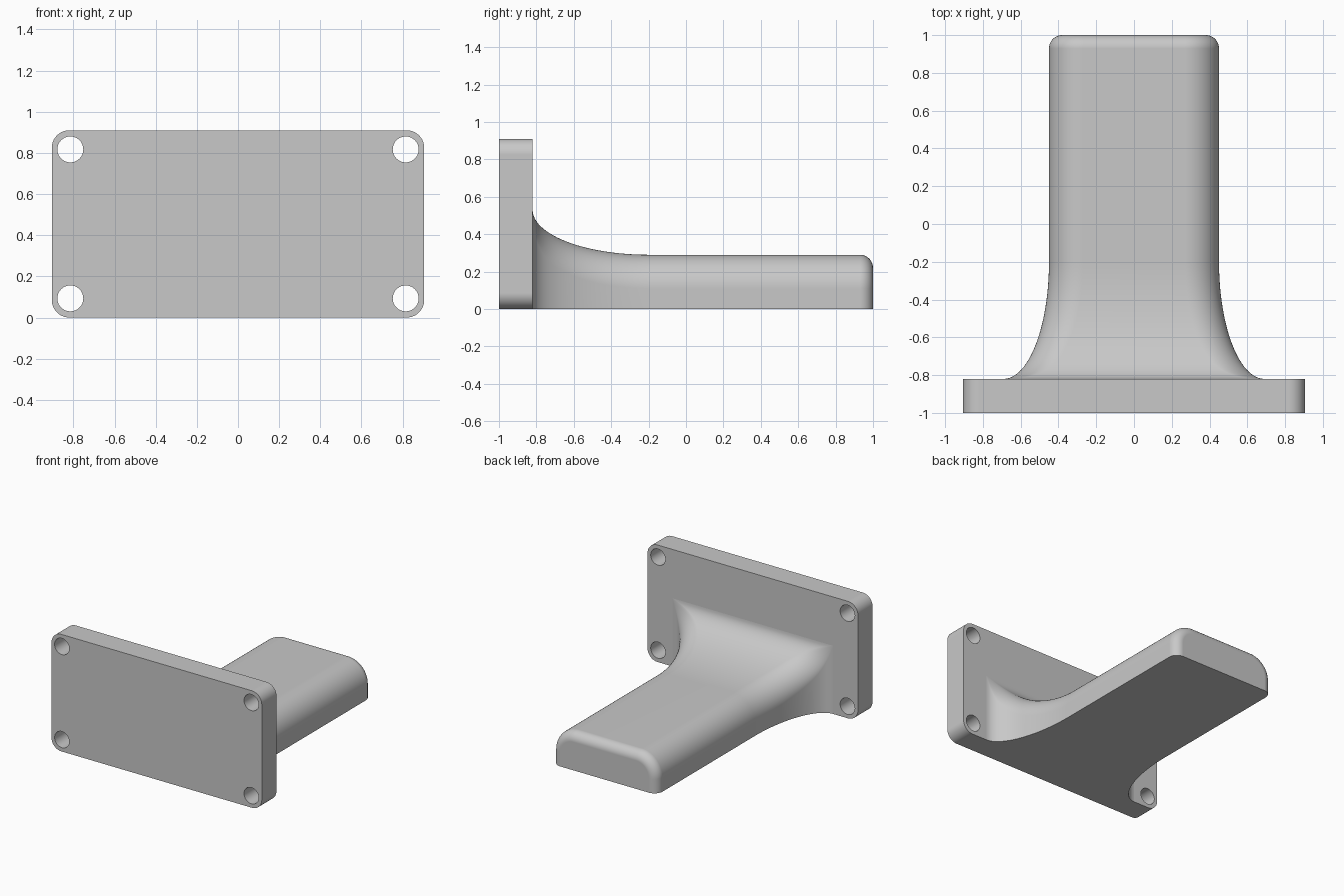
import bpy, bmesh
from math import sin, cos, pi, hypot, radians

cube = bpy.data.objects.get("Cube")
if cube:
    bpy.data.objects.remove(cube, do_unlink=True)

grey = bpy.data.materials.new("plain_grey")
grey.use_nodes = True
colour = (0.58, 0.58, 0.58, 1)
grey.diffuse_color = colour
grey.node_tree.nodes["Principled BSDF"].inputs["Base Color"].default_value = colour


def finish(bm, name):
    bmesh.ops.recalc_face_normals(bm, faces=bm.faces)
    mesh = bpy.data.meshes.new(name)
    bm.to_mesh(mesh)
    bm.free()
    mesh.materials.append(grey)
    obj = bpy.data.objects.new(name, mesh)
    bpy.context.collection.objects.link(obj)
    bpy.ops.object.select_all(action='DESELECT')
    obj.select_set(True)
    bpy.context.view_layer.objects.active = obj
    bpy.ops.object.shade_smooth_by_angle(angle=radians(30))
    mod = obj.modifiers.new("even_normals", 'WEIGHTED_NORMAL')
    mod.keep_sharp = True
    return obj


def arc(cx, cz, r, start, end, steps):
    angles = [start + (end - start) * i / steps for i in range(steps + 1)]
    return [(cx + r * cos(a), cz + r * sin(a)) for a in angles]


# Wall plate: rounded rectangle with four screw holes, extruded backwards
FRONT, BACK = -1.0, -0.82
HALF, HEIGHT, ROUND = 0.905, 0.91, 0.085
HOLE_X, HOLE_INSET, HOLE_R = 0.815, 0.093, 0.063

outline = []
for i, (sx, z) in enumerate([(1, HEIGHT - ROUND), (-1, HEIGHT - ROUND), (-1, ROUND), (1, ROUND)]):
    outline += arc(sx * (HALF - ROUND), z, ROUND, i * pi / 2, (i + 1) * pi / 2, 10)
loops = [outline]
for x in (-HOLE_X, HOLE_X):
    for z in (HOLE_INSET, HEIGHT - HOLE_INSET):
        loops.append(arc(x, z, HOLE_R, 0, 2 * pi, 40)[:-1])

bm = bmesh.new()
for loop in loops:
    verts = [bm.verts.new((x, FRONT, z)) for x, z in loop]
    for a, b in zip(verts, verts[1:] + verts[:1]):
        bm.edges.new((a, b))
bmesh.ops.triangle_fill(bm, edges=bm.edges[:], use_beauty=True, normal=(0, -1, 0))
side = bmesh.ops.extrude_face_region(bm, geom=bm.faces[:], use_keep_orig=True)
moved = [g for g in side["geom"] if isinstance(g, bmesh.types.BMVert)]
bmesh.ops.translate(bm, verts=moved, vec=(0, BACK - FRONT, 0))
finish(bm, "wall_plate")

# Arm: round-topped section that flares elliptically into the plate
WIDTH, TOP, EDGE, TIP = 0.45, 0.29, 0.18, 0.07
FLARE_Y, FLARE_LEN, FLARE_OUT = -0.2, 0.62, 0.24


def section(bm, y, grow, r):
    w, h = WIDTH + grow, TOP + grow
    pts = [(w, 0)] + arc(w - r, h - r, r, 0, pi / 2, 14)
    pts += arc(r - w, h - r, r, pi / 2, pi, 14) + [(-w, 0)]
    return [bm.verts.new((x, y, z)) for x, z in pts]


bm = bmesh.new()
rings = []
for i in range(25):
    t = pi / 2 * (1 - i / 24)
    run, rise = FLARE_LEN * cos(t), FLARE_OUT * sin(t)
    r = max(EDGE * run / hypot(run, rise), 0.002)
    rings.append(section(bm, FLARE_Y - FLARE_LEN * sin(t), FLARE_OUT * (1 - cos(t)), r))
for i in range(11):
    t = pi / 2 * i / 10
    inset = TIP * (1 - cos(t))
    rings.append(section(bm, 1 - TIP + TIP * sin(t), -inset, EDGE - inset))
for a, b in zip(rings, rings[1:]):
    for k in range(len(a)):
        n = (k + 1) % len(a)
        bm.faces.new((a[k], a[n], b[n], b[k]))
bm.faces.new(rings[-1])
finish(bm, "support_arm")
